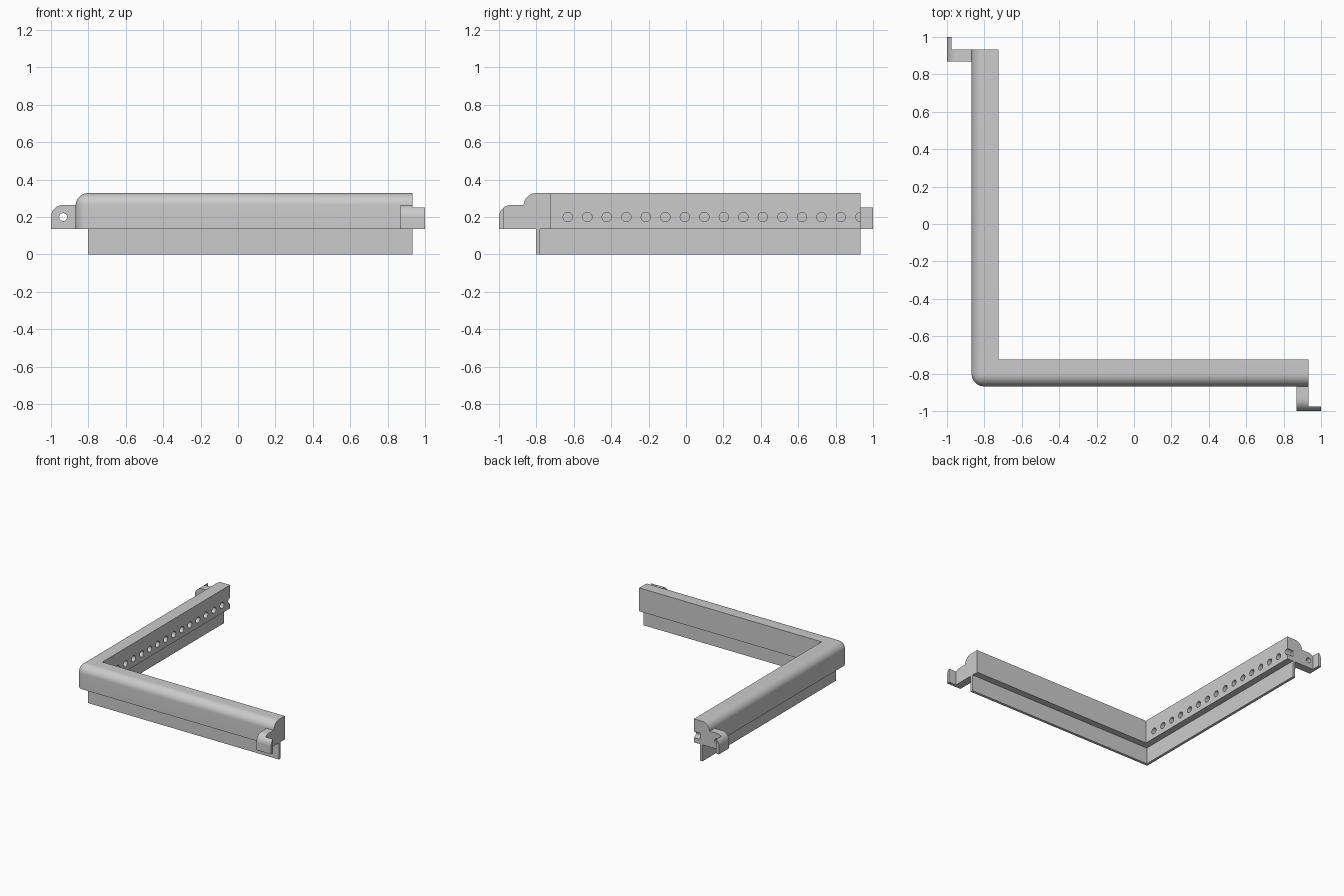
import bpy, bmesh, math
from mathutils import Matrix, Vector

if "Cube" in bpy.data.objects:
    bpy.data.objects.remove(bpy.data.objects["Cube"], do_unlink=True)

OUTER, INNER, END = -0.868, -0.725, 0.933
BASE, TOP, HOLE_Z = 0.136, 0.328, 0.2
ROUND = 0.066

grey = bpy.data.materials.new("plain grey")
grey.use_nodes = True
grey.diffuse_color = (0.6, 0.6, 0.6, 1)
grey.node_tree.nodes["Principled BSDF"].inputs["Base Color"].default_value = (0.6, 0.6, 0.6, 1)


def prism(bm, points, offset):
    """Extrude a closed outline of 3D points along offset."""
    face = bm.faces.new([bm.verts.new(p) for p in points])
    ext = bmesh.ops.extrude_face_region(bm, geom=[face])
    moved = [v for v in ext["geom"] if isinstance(v, bmesh.types.BMVert)]
    bmesh.ops.translate(bm, verts=moved, vec=offset)


def finish(name, bm):
    bmesh.ops.recalc_face_normals(bm, faces=bm.faces[:])
    mesh = bpy.data.meshes.new(name)
    bm.to_mesh(mesh)
    bm.free()
    mesh.materials.append(grey)
    ob = bpy.data.objects.new(name, mesh)
    bpy.context.collection.objects.link(ob)
    return ob


def select(ob):
    bpy.ops.object.select_all(action='DESELECT')
    ob.select_set(True)
    bpy.context.view_layer.objects.active = ob


def cut(ob, bm):
    """Subtract the cutter mesh and remove the cutter."""
    cutter = finish("cutter", bm)
    cutter.hide_render = True
    select(ob)
    mod = ob.modifiers.new("cut", 'BOOLEAN')
    mod.operation, mod.solver, mod.object = 'DIFFERENCE', 'EXACT', cutter
    bpy.ops.object.modifier_apply(modifier=mod.name)
    bpy.data.objects.remove(cutter, do_unlink=True)


def smooth(ob):
    select(ob)
    bpy.ops.object.shade_smooth_by_angle(angle=math.radians(30))


def corner_prism(outer, inner, z0, z1):
    """L-shaped bar running along the left and front sides."""
    bm = bmesh.new()
    outline = [(outer, outer), (END, outer), (END, inner),
               (inner, inner), (inner, END), (outer, END)]
    prism(bm, [(x, y, z0) for x, y in outline], (0, 0, z1 - z0))
    return bm


def cylinder(bm, axis, centre, radius, depth, sides):
    rot = Vector(axis).to_track_quat('Z', 'Y').to_matrix().to_4x4()
    bmesh.ops.create_cone(bm, cap_ends=True, segments=sides, radius1=radius,
                          radius2=radius, depth=depth,
                          matrix=Matrix.Translation(centre) @ rot)


# Main rail with rounded outer top edges and corner
bm = corner_prism(OUTER, INNER, BASE, TOP)


def is_rounded(edge):
    a, b = (v.co for v in edge.verts)
    on_side = any(abs(a[i] - OUTER) + abs(b[i] - OUTER) < 1e-4 for i in (0, 1))
    top = min(a.z, b.z) > TOP - 1e-4
    upright = abs(a.z - b.z) > 0.1 and abs(a.x + a.y - 2 * OUTER) < 1e-4
    return on_side and (top or upright)


bmesh.ops.bevel(bm, geom=[e for e in bm.edges if is_rounded(e)], offset=ROUND,
                segments=10, profile=0.5, affect='EDGES')
rail = finish("corner_rail", bm)

# Row of blind holes on the inner face of the long side arm
bm = bmesh.new()
for i in range(16):
    cylinder(bm, (1, 0, 0), (INNER, -0.632 + i * 0.1043, HOLE_Z), 0.025, 0.11, 24)
cut(rail, bm)
smooth(rail)

# Thin skirt under the rail
finish("lower_skirt", corner_prism(-0.802, -0.78, 0, BASE))


# End brackets: a rounded tab with a bolt hole, plus a lip past the rail end
def bracket(name, swap):
    def place(a, t, z):
        return (t, a, z) if swap else (a, t, z)

    mid, radius, lip = -0.935, 0.065, -0.975
    start, stop = 0.868, END
    bolt = place(0, 1, 0)

    def arc(a0, a1):
        angles = [a0 + (a1 - a0) * i / 12 for i in range(13)]
        return [(mid + radius * math.cos(t), HOLE_Z + radius * math.sin(t)) for t in angles]

    tab = [(-0.866, BASE), (-1, BASE)] + arc(math.pi, math.pi / 2) + [(-0.866, HOLE_Z + radius)]
    bm = bmesh.new()
    prism(bm, [place(a, start, z) for a, z in tab], place(0, stop - start, 0))
    ob = finish(name + "_tab", bm)
    # Through hole, then the hexagonal nut recess
    for r, depth, sides, t in ((0.021, 0.3, 24, 0.9), (0.049, 0.05, 6, start)):
        bm = bmesh.new()
        cylinder(bm, (0, 0, 1), (0, 0, 0), r, depth, sides)
        if sides == 6:
            bmesh.ops.rotate(bm, verts=bm.verts[:], cent=(0, 0, 0),
                             matrix=Matrix.Rotation(0, 3, 'Z'))
        # Turn the cutter so a corner points up
        for v in bm.verts:
            x, y, z = v.co
            v.co = place(mid + x, t + z, HOLE_Z + y)
        cut(ob, bm)
    smooth(ob)

    edge = math.acos((lip - mid) / radius)
    outline = [(lip, BASE), (-1, BASE)] + arc(math.pi, edge)
    bm = bmesh.new()
    prism(bm, [place(a, stop, z) for a, z in outline], place(0, 1 - stop, 0))
    smooth(finish(name + "_lip", bm))


bracket("back_bracket", False)
bracket("front_bracket", True)
